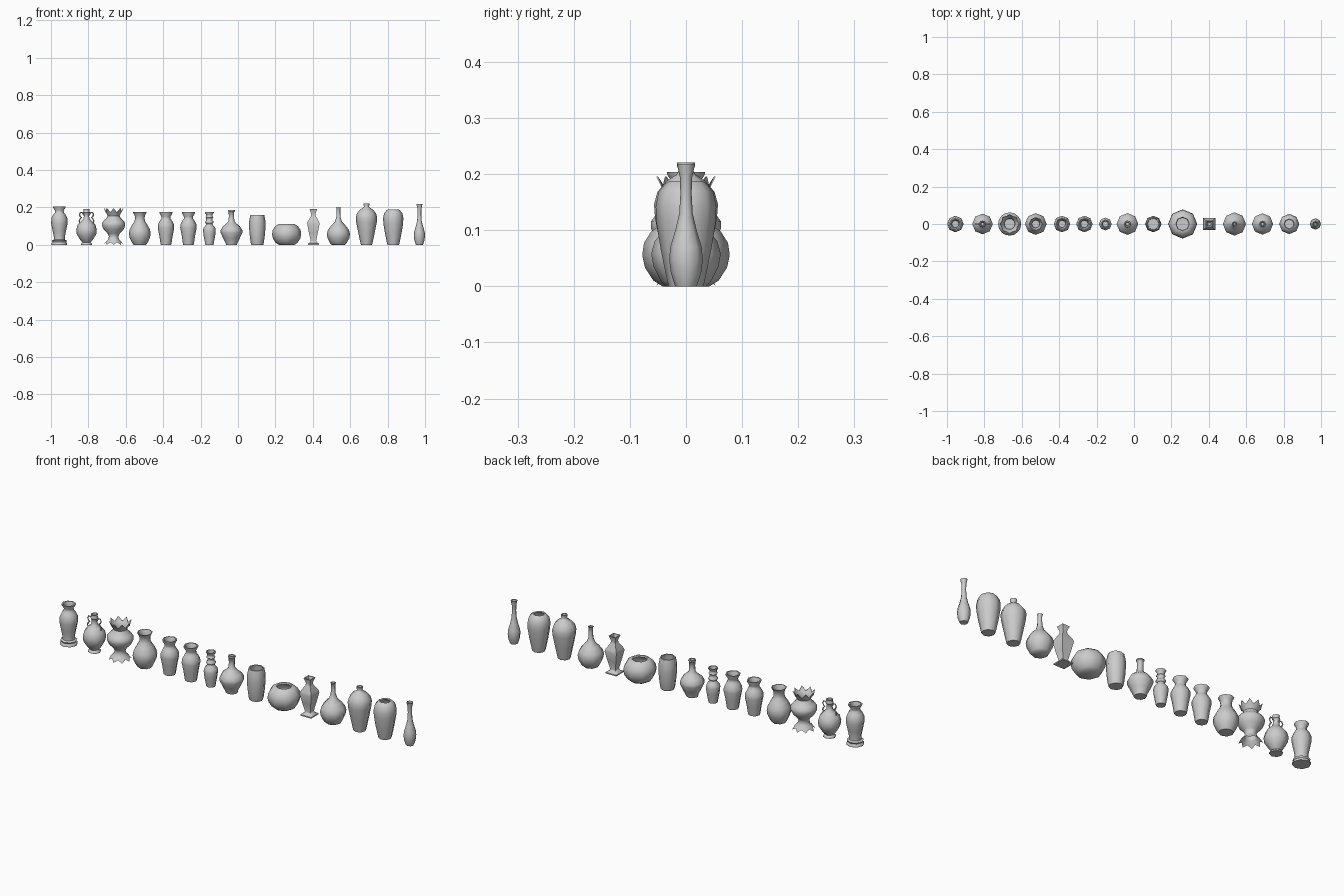
import bpy, bmesh
from math import sin, cos, pi

def lathe(name, x, prof, sides=8, inner=None, turn=0.0, wave=None):
    """Revolve (radius, height) pairs; 'inner' continues down inside the mouth.
    'wave' maps a profile index to (dr, dz) applied at every other segment."""
    bm = bmesh.new()
    pts = list(prof) + list(inner or [])
    rings = []
    for i, (r, z) in enumerate(pts):
        ring = []
        for k in range(sides):
            dr, dz = wave.get(i, (0, 0)) if wave and k % 2 else (0, 0)
            a = 2 * pi * k / sides + turn
            ring.append(bm.verts.new(((r + dr) * cos(a), (r + dr) * sin(a), z + dz)))
        rings.append(ring)
    for lo, hi in zip(rings, rings[1:]):
        for k in range(sides):
            n = (k + 1) % sides
            bm.faces.new((lo[k], lo[n], hi[n], hi[k]))
    if not (wave and 0 in wave):
        bm.faces.new(rings[0][::-1])
    bm.faces.new(rings[-1])
    me = bpy.data.meshes.new(name)
    bm.to_mesh(me)
    bm.free()
    ob = bpy.data.objects.new(name, me)
    ob.location.x = x
    bpy.context.collection.objects.link(ob)
    bpy.ops.object.select_all(action='DESELECT')
    ob.select_set(True)
    bpy.context.view_layer.objects.active = ob
    bpy.ops.object.shade_smooth_by_angle(angle=pi / 3.5)
    return ob

# pedestal vase
lathe("pedestal_vase", -0.955,
      [(.042, 0), (.042, .009), (.036, .014), (.040, .022), (.030, .027), (.030, .045), (.036, .075),
       (.044, .115), (.043, .140), (.034, .160), (.024, .172), (.023, .183), (.033, .198), (.034, .204)],
      inner=[(.027, .204), (.019, .180), (.022, .165)])

# round vase with handles
lathe("handled_vase", -0.81,
      [(.030, 0), (.030, .006), (.021, .013), (.034, .027), (.052, .056), (.055, .080), (.048, .106),
       (.030, .125), (.016, .138), (.013, .165), (.019, .172), (.015, .180), (.017, .190)],
      inner=[(.012, .190), (.008, .170)])
for side, label in ((-1, "left"), (1, "right")):
    cu = bpy.data.curves.new(label + "_handle", 'CURVE')
    cu.dimensions = '3D'
    cu.bevel_depth = .0035
    cu.bevel_resolution = 0
    cu.use_fill_caps = True
    sp = cu.splines.new('POLY')
    path = [(.014, .158), (.022, .172), (.033, .172), (.038, .160), (.032, .148),
            (.026, .146), (.034, .138), (.039, .128), (.036, .116)]
    sp.points.add(len(path) - 1)
    for p, (px, pz) in zip(sp.points, path):
        p.co = (side * px, 0, pz, 1)
    h = bpy.data.objects.new(label + "_handle", cu)
    h.location.x = -0.81
    bpy.context.collection.objects.link(h)

# urn with scalloped foot and pointed crown
lathe("crown_urn", -0.665,
      [(.054, 0), (.042, .016), (.030, .028), (.025, .045), (.032, .060), (.052, .080), (.062, .102),
       (.062, .116), (.052, .130), (.038, .142), (.032, .155), (.040, .170), (.053, .196)],
      sides=16, wave={0: (-.010, .013), 12: (-.007, -.022), 13: (-.006, -.022)},
      inner=[(.050, .196), (.036, .170), (.028, .155), (.030, .135)])

# wide-bellied vase
lathe("belly_vase", -0.525,
      [(.034, 0), (.044, .015), (.055, .040), (.058, .062), (.054, .082), (.040, .108), (.028, .126),
       (.025, .142), (.028, .158), (.037, .174)],
      inner=[(.033, .174), (.021, .145), (.024, .125)])

# pair of shouldered vases
for label, x in (("left_shoulder_vase", -0.385), ("right_shoulder_vase", -0.265)):
    lathe(label, x,
          [(.028, 0), (.030, .010), (.036, .050), (.044, .090), (.043, .108), (.033, .128),
           (.025, .139), (.024, .150), (.034, .167), (.035, .175)],
          inner=[(.029, .175), (.020, .150), (.022, .130)])

# ringed-neck vase
lathe("ringed_neck_vase", -0.153,
      [(.022, 0), (.024, .012), (.031, .050), (.034, .078), (.031, .092), (.020, .104), (.017, .112),
       (.023, .118), (.023, .124), (.017, .129), (.017, .142), (.022, .147), (.017, .152),
       (.018, .164), (.024, .170), (.024, .175)],
      inner=[(.018, .175), (.014, .155), (.014, .12)])

# onion bottle
lathe("onion_bottle", -0.035,
      [(.029, 0), (.030, .006), (.044, .034), (.058, .064), (.058, .078), (.046, .098), (.026, .114),
       (.016, .126), (.014, .150), (.015, .176), (.019, .179), (.018, .185)],
      inner=[(.012, .185), (.009, .160)])

# barrel vase
lathe("barrel_vase", 0.103,
      [(.032, 0), (.035, .010), (.041, .055), (.044, .095), (.043, .130), (.038, .155), (.037, .160)],
      inner=[(.031, .160), (.037, .130), (.037, .085), (.030, .03)])

# squat bowl
lathe("squat_bowl", 0.26,
      [(.042, 0), (.058, .010), (.073, .033), (.078, .055), (.075, .077), (.062, .098), (.044, .110),
       (.037, .110)],
      inner=[(.033, .105), (.055, .085), (.060, .05), (.035, .015)])

# square vase, sides facing the axes
q = 2 ** .5
lathe("square_vase", 0.403,
      [(r * q, z) for r, z in ((.030, 0), (.030, .006), (.017, .013), (.015, .022), (.024, .065),
       (.033, .112), (.030, .124), (.014, .152), (.011, .164), (.020, .190))],
      sides=4, turn=pi / 4, inner=[(.016 * q, .190), (.008 * q, .165)])

# long-necked flask
lathe("long_neck_flask", 0.537,
      [(.036, 0), (.044, .008), (.058, .035), (.062, .058), (.056, .080), (.038, .103), (.020, .121),
       (.012, .145), (.010, .175), (.011, .196), (.014, .200)],
      inner=[(.009, .200), (.006, .170)])

# tall plum bottle
lathe("plum_bottle", 0.687,
      [(.030, 0), (.033, .012), (.044, .065), (.055, .120), (.057, .146), (.051, .168), (.034, .188),
       (.017, .199), (.013, .206), (.016, .215), (.016, .221)],
      inner=[(.011, .221), (.008, .200)])

# tall jar
lathe("tall_jar", 0.83,
      [(.031, 0), (.034, .012), (.045, .065), (.053, .115), (.054, .142), (.049, .168), (.036, .184),
       (.028, .188)],
      inner=[(.023, .185), (.040, .165), (.045, .13), (.036, .06), (.025, .02)])

# slim bud vase
lathe("bud_vase", 0.97,
      [(.019, 0), (.021, .005), (.027, .024), (.030, .048), (.028, .070), (.019, .100), (.012, .130),
       (.010, .165), (.011, .195), (.015, .212), (.016, .217)],
      inner=[(.012, .217), (.007, .180)])
